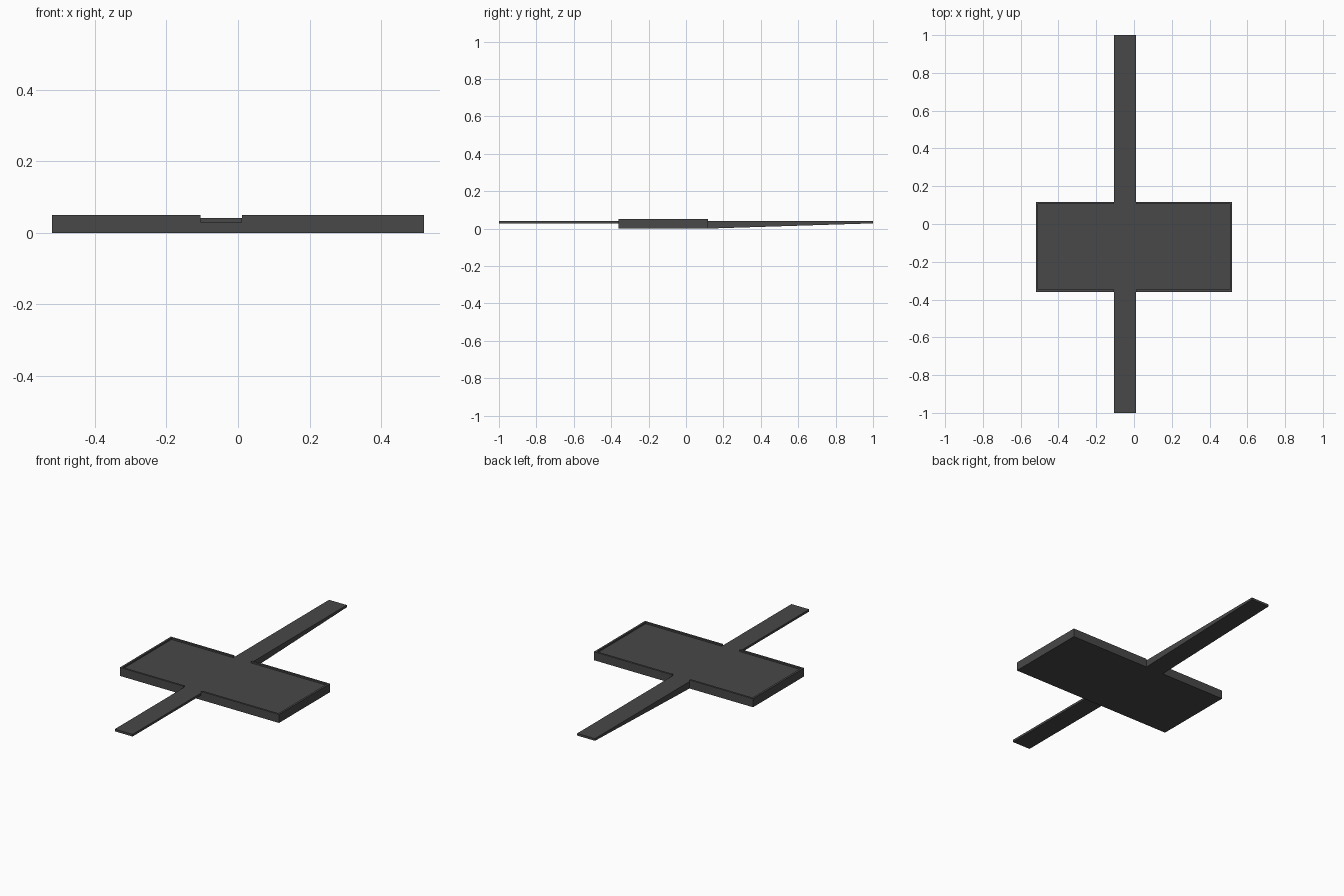
import bpy, bmesh
from mathutils import Vector

if "Cube" in bpy.data.objects:
    bpy.data.objects.remove(bpy.data.objects["Cube"])

grey = bpy.data.materials.new("dark grey")
grey.diffuse_color = (0.065, 0.065, 0.065, 1)
grey.use_nodes = True
grey.node_tree.nodes["Principled BSDF"].inputs["Base Color"].default_value = grey.diffuse_color

X, Y0, Y1 = 0.52, -0.36, 0.117      # tray outline
GAP0, GAP1 = -0.105, 0.011          # arm sides, also the gap in the rim
FLOOR, TOP, RIM = 0.041, 0.05, 0.012
TIP = 0.028                         # underside of the arm tips


def prism(name, points, direction, hidden=None):
    """Extrude a flat outline; drop faces buried against another part."""
    bm = bmesh.new()
    face = bm.faces.new([bm.verts.new(p) for p in points])
    copy = bmesh.ops.extrude_face_region(bm, geom=[face], use_keep_orig=True)
    moved = [v for v in copy["geom"] if isinstance(v, bmesh.types.BMVert)]
    bmesh.ops.translate(bm, verts=moved, vec=Vector(direction))
    bmesh.ops.recalc_face_normals(bm, faces=bm.faces)
    if hidden:
        bmesh.ops.delete(bm, geom=[f for f in bm.faces if all(hidden(v.co) for v in f.verts)],
                         context='FACES_ONLY')
    mesh = bpy.data.meshes.new(name)
    bm.to_mesh(mesh)
    bm.free()
    mesh.materials.append(grey)
    obj = bpy.data.objects.new(name, mesh)
    bpy.context.collection.objects.link(obj)


# Tray floor
prism("tray_floor", [(-X, Y0, 0), (X, Y0, 0), (X, Y1, 0), (-X, Y1, 0)], (0, 0, FLOOR))

# Raised rim, a C-shaped half on each side of the arms
for name, side, gap in (("left_rim", -1, GAP0), ("right_rim", 1, GAP1)):
    outer, inner = side * X, side * (X - RIM)
    outline = [(gap, Y0), (outer, Y0), (outer, Y1), (gap, Y1),
               (gap, Y1 - RIM), (inner, Y1 - RIM), (inner, Y0 + RIM), (gap, Y0 + RIM)]
    prism(name, [(x, y, FLOOR) for x, y in outline], (0, 0, TOP - FLOOR),
          lambda co: co.z < FLOOR + 1e-4)

# Arms: thin strip at the front, underside tapering towards the tip at the back
for name, root, tip, root_z in (("front_arm", Y0, -1, TIP), ("rear_arm", Y1, 1, 0)):
    prism(name, [(GAP0, root, root_z), (GAP0, tip, TIP), (GAP0, tip, FLOOR), (GAP0, root, FLOOR)],
          (GAP1 - GAP0, 0, 0), lambda co, r=root: abs(co.y - r) < 1e-4)
